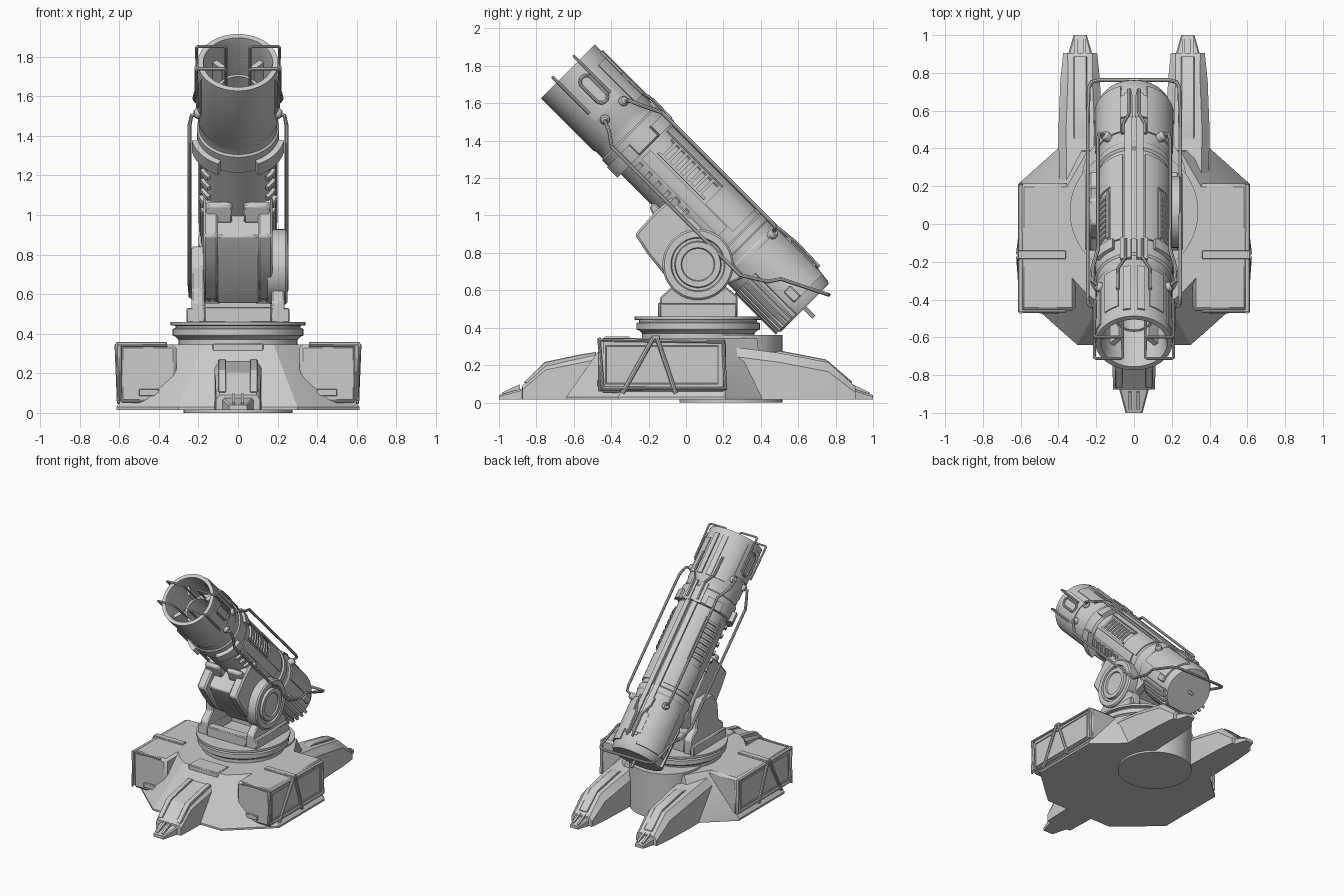
import bpy, bmesh
from math import sin, cos, pi, radians
from mathutils import Matrix, Vector

if "Cube" in bpy.data.objects:
    bpy.data.objects.remove(bpy.data.objects["Cube"])

I = Matrix.Identity(4)
# Barrel frame: local z runs from breech to muzzle, local y points up and back
B = Matrix.Translation((0, 0.635, 0.505)) @ Matrix.Rotation(radians(45), 4, 'X')


def finish(name, bm, mat=I, mirror=False, bevel=0):
    bmesh.ops.remove_doubles(bm, verts=bm.verts, dist=1e-5)
    bmesh.ops.recalc_face_normals(bm, faces=bm.faces)
    me = bpy.data.meshes.new(name)
    bm.to_mesh(me)
    bm.free()
    ob = bpy.data.objects.new(name, me)
    bpy.context.collection.objects.link(ob)
    ob.matrix_world = mat
    if bevel:
        m = ob.modifiers.new("bevel", 'BEVEL')
        m.width, m.segments, m.limit_method = bevel, 1, 'ANGLE'
    if mirror:
        ob.modifiers.new("mirror", 'MIRROR')
    return ob


def loft(name, rings, mat=I, mirror=False, bevel=0, caps=True, bm=None):
    own = bm is None
    bm = bm or bmesh.new()
    vs = [[bm.verts.new(p) for p in r] for r in rings]
    n = len(vs[0])
    for a, b in zip(vs, vs[1:]):
        for i in range(n):
            bm.faces.new((a[i], a[(i + 1) % n], b[(i + 1) % n], b[i]))
    if caps:
        bm.faces.new(vs[0][::-1])
        bm.faces.new(vs[-1])
    if own:
        return finish(name, bm, mat, mirror, bevel)


def prism(name, pts, x0, x1, mat=I, mirror=False, bevel=0.008):
    return loft(name, [[(x, a, b) for a, b in pts] for x in (x0, x1)], mat, mirror, bevel)


def box(name, x0, x1, y0, y1, z0, z1, mat=I, mirror=False, bevel=0.006):
    return prism(name, [(y0, z0), (y1, z0), (y1, z1), (y0, z1)], x0, x1, mat, mirror, bevel)


def lathe(name, prof, mat=I, seg=48, mirror=False):
    rings = [[(r * cos(2 * pi * i / seg), r * sin(2 * pi * i / seg), z)
              for i in range(seg)] for r, z in prof]
    return loft(name, rings, mat, mirror, caps=False)


def arcs(name, specs, mirror=True):
    """Curved plates on the barrel: (r0, r1, s0, s1, angle0, angle1)."""
    bm = bmesh.new()
    for r0, r1, s0, s1, a0, a1 in specs:
        n = max(1, int((a1 - a0) / 7))
        rings = []
        for k in range(n + 1):
            a = radians(a0 + (a1 - a0) * k / n)
            c, s = cos(a), sin(a)
            rings.append([(r * c, r * s, z) for r, z in ((r0, s0), (r1, s0), (r1, s1), (r0, s1))])
        loft(name, rings, bm=bm)
    return finish(name, bm, B, mirror)


def tube(name, paths, r, mat=I, mirror=True, closed=False):
    cu = bpy.data.curves.new(name, 'CURVE')
    cu.dimensions, cu.bevel_depth, cu.bevel_resolution, cu.use_fill_caps = '3D', r, 2, True
    for pts in paths:
        for sx in ((1, -1) if mirror else (1,)):
            sp = cu.splines.new('POLY')
            sp.points.add(len(pts) - 1)
            for p, q in zip(sp.points, pts):
                p.co = (q[0] * sx, q[1], q[2], 1)
            sp.use_cyclic_u = closed
    ob = bpy.data.objects.new(name, cu)
    bpy.context.collection.objects.link(ob)
    ob.matrix_world = mat
    return ob


# --- Base hull and rear drum
def octagon(half, z):
    return [(x, y, z) for x, y in half] + [(-x, y, z) for x, y in half[::-1]]

low = [(.30, -.64), (.38, -.57), (.615, -.36), (.615, .21), (.38, .42)]
high = [(.18, -.42), (.25, -.37), (.36, -.25), (.36, .19), (.25, .38)]
loft("base_hull", [octagon(low, .015), octagon(low, .03), octagon(high, .345)])
lathe("rear_drum", [(0, 0), (.275, 0), (.275, .36), (0, .36)], Matrix.Translation((0, .24, 0)))
box("front_hull_plate", -.13, .13, -.44, -.3, .3, .352)

# --- Legs: stations of (distance, half width, top height, chamfer)
def leg(name, cx, sign, stations, mirror):
    rings = []
    for d, w, zt, c in stations:
        sec = [(-w, .015), (w, .015), (w, zt - c), (w - c * .8, zt), (c * .8 - w, zt), (-w, zt - c)]
        rings.append([(cx + x, sign * d, z) for x, z in sec])
    loft(name, rings, mirror=mirror)

leg("rear_leg", .285, 1, [(.15, .11, .31, .05), (.5, .115, .265, .05), (.76, .105, .215, .05),
    (.905, .09, .085, .03), (.906, .062, .07, .01), (1, .035, .04, .008)], True)
leg("front_leg", 0, -1, [(.38, .12, .28, .03), (.55, .12, .245, .03), (.75, .115, .205, .03),
    (.875, .11, .09, .02), (.876, .078, .075, .01), (1, .045, .04, .008)], False)
ridge = [(.3, .25), (.5, .278), (.75, .23), (.89, .11), (.86, .09), (.7, .2)]
prism("rear_leg_ridge", ridge, .25, .32, mirror=True, bevel=.004)
prism("front_leg_rail", [(-.48, .2), (-.48, .27), (-.56, .258), (-.755, .217), (-.87, .105), (-.8, .1)],
      .06, .1, mirror=True, bevel=.004)
for cx, sg, nm in ((.285, 1, "rear"), (0, -1, "front")):
    for dx in (-.022, .022):
        prism(nm + "_toe_rib", [(sg * .88, .03), (sg * .98, .03), (sg * .985, .052), (sg * .89, .098)],
              cx + dx - .008, cx + dx + .008, mirror=True, bevel=0)

# --- Side equipment boxes with frames and straps
box("side_box", .31, .6, -.46, .215, .05, .345, mirror=True, bevel=.018)
tube("box_outer_frame", [[(.6, -.465, .335), (.6, .2, .325), (.6, .21, .075), (.6, -.445, .075)]],
     .013, closed=True)
tube("box_inner_frame", [[(.6, -.43, .3), (.6, .17, .3), (.6, .17, .1), (.6, -.43, .1)]],
     .006, closed=True)
box("box_strap", .36, .615, -.185, -.14, .335, .358, mirror=True, bevel=.003)
tube("box_strap_brace", [[(.6, -.34, .05), (.612, -.175, .345)], [(.6, -.055, .05), (.612, -.155, .345)]], .012)
tube("box_front_bracket", [[(.36, -.462, .34), (.6, -.462, .34), (.605, -.462, .06)]], .008)
box("box_latch", .4, .5, -.475, -.45, .085, .12, mirror=True, bevel=.003)

# --- Turntable
lathe("turntable", [(0, .33), (.3, .33), (.3, .37), (.315, .385), (.33, .39), (.33, .425), (.315, .43),
      (.315, .44), (.34, .443), (.34, .46), (0, .46)], Matrix.Translation((0, .065, 0)), 64)

# --- Yoke and trunnion discs
prism("yoke_arm", [(-.14, .455), (.275, .455), (.275, .57), (.2, .63), (.19, .74), (.13, .84), (0, .84),
      (-.07, .74), (-.075, .62), (-.14, .56)], .17, .235, mirror=True)
box("yoke_foot", .165, .26, -.14, .27, .455, .53, mirror=True)
box("yoke_cross_bar", -.17, .17, -.15, -.08, .455, .535)
box("yoke_rear_bar", -.17, .17, .16, .26, .455, .56)
lathe("trunnion_disc", [(0, .15), (.185, .15), (.19, .19), (.19, .24), (.18, .25), (.145, .25), (.14, .235),
      (.125, .235), (.12, .255), (.09, .255), (.085, .245), (0, .245)],
      Matrix.Translation((0, .064, .738)) @ Matrix.Rotation(pi / 2, 4, 'Y'), 48, True)

# --- Cradle below the barrel
prism("cradle_core", [(-.1, .88), (-.33, .88), (-.385, .68), (-.385, .45), (-.1, .36)], -.11, .11, B)
prism("cradle_cheek", [(-.08, .92), (-.2, .93), (-.365, .92), (-.39, .8), (-.405, .66), (-.36, .45), (-.1, .34)],
      .1, .175, B, True, .012)
prism("cradle_lip", [(-.17, .97), (-.205, .97), (-.24, .88), (-.17, .86)], .03, .16, B, True)

# --- Barrel with hollow muzzle
lathe("barrel", [(0, 0), (.18, 0), (.19, .015), (.2, .1), (.2, .42), (.194, .43), (.194, .47), (.2, .48),
      (.2, .52), (.188, .53), (.188, 1.2), (.208, 1.21), (.208, 1.32), (.198, 1.33), (.198, 1.38),
      (.203, 1.39), (.203, 1.79), (.176, 1.79), (.168, 1.75), (.168, 1.5), (.11, 1.5), (.105, 1.6),
      (.09, 1.6), (.09, 1.25), (0, 1.25)], B, 56)
for k in range(4):
    box("muzzle_vane", .1, .172, -.014, .014, 1.48, 1.68, B @ Matrix.Rotation(pi / 4 + k * pi / 2, 4, 'Z'), bevel=0)

# Curved armour, clamps, spine, vents and flutes
arcs("barrel_armour", [(.18, .197, .56, 1.19, 50, 72), (.18, .197, .56, .77, 5, 50),
     (.19, .208, .06, .4, 8, 70), (.18, .197, .6, 1.18, -16, 4)])
arcs("spine_rail", [(.18, .21, .12, 1.22, 76, 87), (.19, .215, 1.2, 1.36, 70, 86),
     (.19, .213, 1.42, 1.74, 74, 85), (.19, .213, .14, .3, 70, 88)])
arcs("collar_clamp", [(.18, .238, 1.2, 1.28, -65, -12), (.18, .228, 1.2, 1.27, 28, 60),
     (.18, .212, .88, .91, -65, -20)])
arcs("vent_slat", [(.17, .204, .82 + .04 * i, .838 + .04 * i, 12, 42) for i in range(8)])
arcs("vent_frame", [(.17, .2, .79, 1.14, 8, 12), (.17, .2, .79, 1.14, 42, 46)])
arcs("side_tooth", [(.17, .206, .8 + .07 * i, .825 + .07 * i, -42, -22) for i in range(6)])
arcs("breech_flute", [(.17, .21, .01, .32, -88 + 11 * i, -82 + 11 * i) for i in range(7)])
arcs("muzzle_panel", [(.19, .209, 1.5, 1.75, -24, 30), (.19, .209, 1.42, 1.7, 42, 66)])
box("breech_latch", .185, .215, -.02, .03, .06, .14, B, True)

# --- Pipes, rods and knobs (barrel frame)
tube("upper_pipe", [[(.17, .09, 1.467), (.215, .12, 1.45), (.22, .15, 1.38), (.19, .2, 1.28),
     (.19, .2, .46), (.185, .195, .42), (.13, .15, .39)]], .0105, B)
tube("lower_pipe", [[(.18, -.04, 1.468), (.235, -.05, 1.46), (.245, -.07, 1.41), (.245, -.12, 1.34),
     (.245, -.12, .37), (.245, -.04, .24), (.245, .02, .2), (.24, .12, .0), (.225, .135, -.03),
     (.18, .14, -.04), (0, .14, -.04)]], .0105, B)
tube("muzzle_rod", [[(.205, t, 1.55), (.21, t, 1.815), (.2, t, 1.825), (.07, t, 1.825), (.06, t, 1.815),
     (.06, t, 1.55)] for t in (-.08, .08)], .008, B)
slot = [(.21, .03 + .035 * cos(a), (1.68 if sin(a) > 0 else 1.57) + .035 * sin(a))
        for a in [pi * (k + .5) / 6 for k in range(12)]]
tube("muzzle_slot_rim", [slot], .009, B, closed=True)
tube("spine_fork", [[(.045, .21, 1.22), (.045, .213, 1.36), (.085, .2, 1.43), (.085, .195, 1.58)],
     [(.025, .21, .1), (.025, .215, .28), (.06, .207, .36), (.06, .2, .42)]], .009, B)
tube("breech_rod", [[(0, 0, .05), (0, 0, -.07)]], .012, B, False)
for p, ang in (((.17, .09, 1.467), 28), ((.188, -.04, 1.468), -12), ((.14, .15, .4), 45)):
    d = Vector((cos(radians(ang)), sin(radians(ang)), 0))
    ob = lathe("pipe_knob", [(0, -.03), (.026, -.03), (.026, .022), (.018, .034), (0, .034)], I, 16)
    ob.data.transform(Matrix.Translation(p) @ d.to_track_quat('Z', 'Y').to_matrix().to_4x4())
    ob.matrix_world = B
    ob.modifiers.new("mirror", 'MIRROR')

# --- Curves to meshes, smooth shading with sharp edges
bpy.ops.object.select_all(action='DESELECT')
for ob in [o for o in bpy.data.objects if o.type == 'CURVE']:
    ob.select_set(True)
    bpy.context.view_layer.objects.active = ob
bpy.ops.object.convert(target='MESH')
bpy.ops.object.select_all(action='SELECT')
bpy.ops.object.shade_smooth_by_angle(angle=radians(30))
